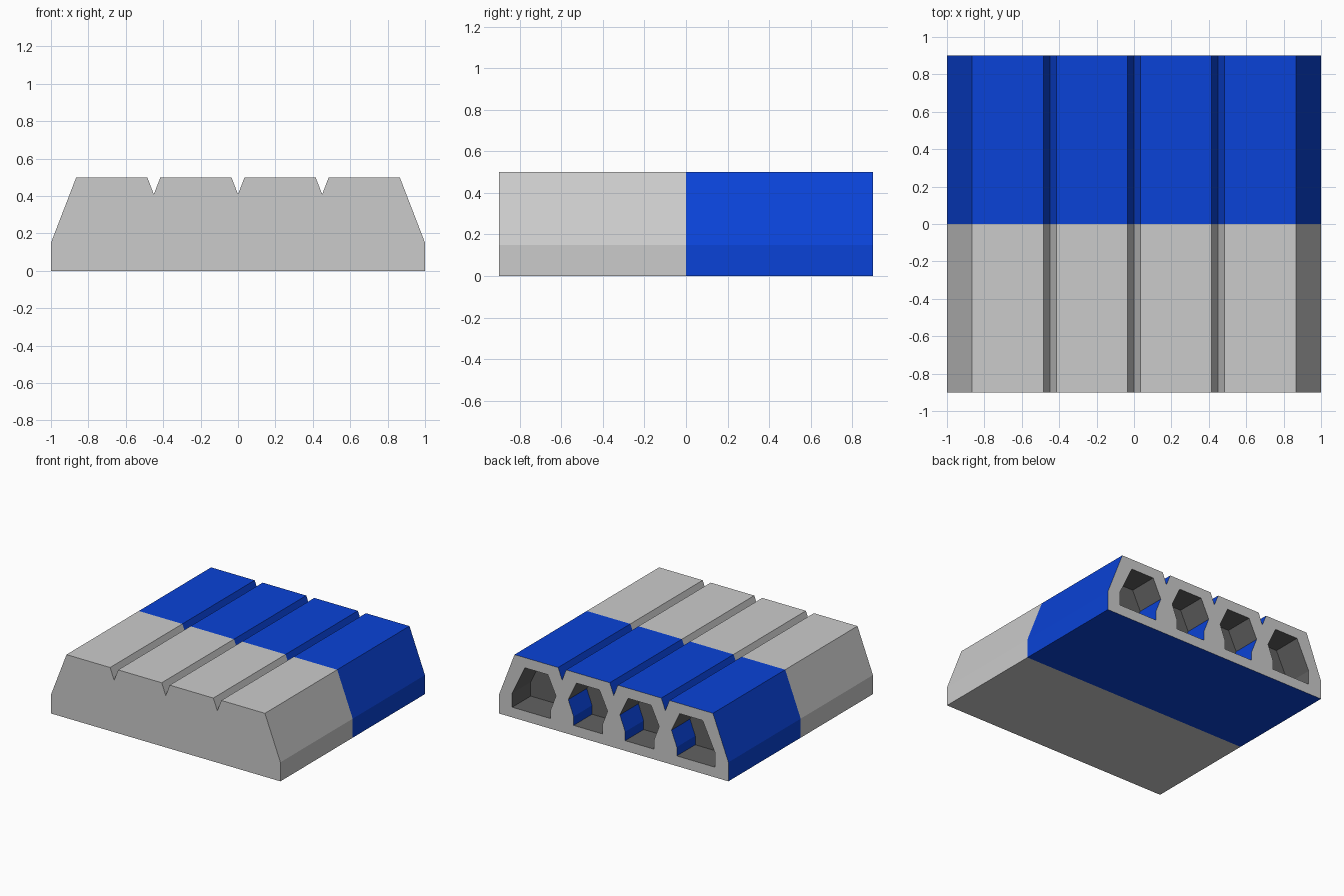
import bpy, bmesh

if "Cube" in bpy.data.objects:
    bpy.data.objects.remove(bpy.data.objects["Cube"])

SPACING = 0.45
OUTER = [(0.325, 0.0), (0.325, 0.15), (0.19, 0.5)]    # right half of bar section
INNER = [(0.21, 0.08), (0.21, 0.19), (0.10, 0.42)]    # right half of pocket section


def material(name, rgb):
    m = bpy.data.materials.new(name)
    m.diffuse_color = (*rgb, 1)
    m.use_nodes = True
    m.node_tree.nodes["Principled BSDF"].inputs["Base Color"].default_value = m.diffuse_color
    return m


MATERIALS = [material("grey", (0.8, 0.8, 0.8)),
             material("blue", (0.003, 0.055, 0.68)),
             material("dark_grey", (0.12, 0.12, 0.12))]
GREY, BLUE, DARK = range(3)


def ring(bm, half, y):
    """Mirror a half section into a closed loop of vertices at depth y."""
    points = half + [(-x, z) for x, z in reversed(half)]
    return [bm.verts.new((x, y, z)) for x, z in points]


def bar_mesh():
    bm = bmesh.new()
    # Front end, colour break, back end, pocket mouth, pocket floor
    rings = [ring(bm, OUTER, -0.9), ring(bm, OUTER, 0.0), ring(bm, OUTER, 0.9),
             ring(bm, INNER, 0.9), ring(bm, INNER, 0.67)]
    bm.faces.new(rings[0]).material_index = GREY
    for a, b, mat in zip(rings, rings[1:], (GREY, BLUE, GREY, DARK)):
        n = len(a)
        for i in range(n):
            j = (i + 1) % n
            bm.faces.new((a[i], a[j], b[j], b[i])).material_index = mat
    bm.faces.new(rings[-1]).material_index = DARK
    bmesh.ops.recalc_face_normals(bm, faces=bm.faces)
    mesh = bpy.data.meshes.new("bar")
    bm.to_mesh(mesh)
    bm.free()
    for m in MATERIALS:
        mesh.materials.append(m)
    return mesh


# Four identical overlapping bars; their sloped sides meet as V grooves
mesh = bar_mesh()
for i in range(4):
    bar = bpy.data.objects.new(f"bar_{i + 1}", mesh)
    bar.location.x = (i - 1.5) * SPACING
    bpy.context.collection.objects.link(bar)
